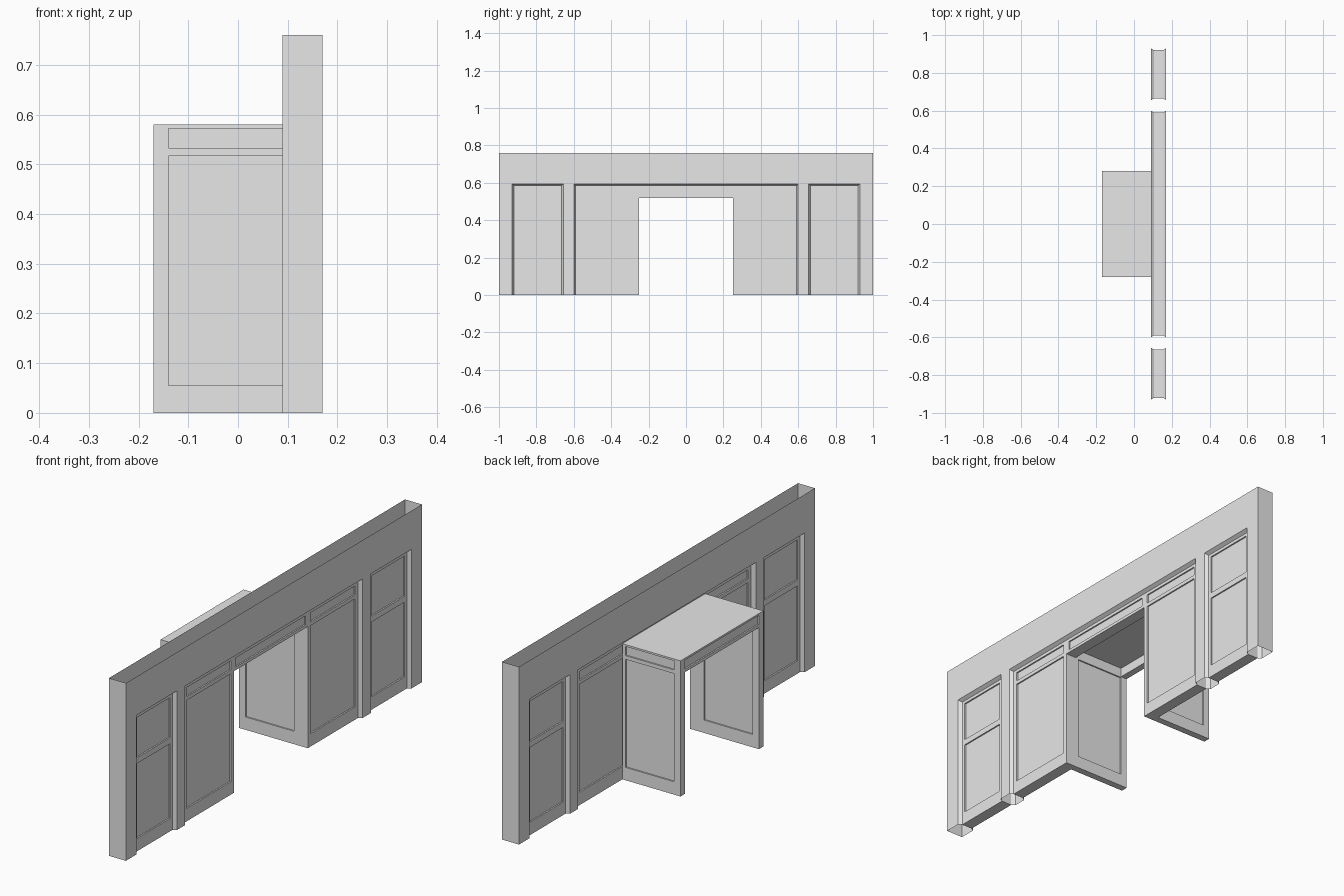
import bpy
import bmesh

if "Cube" in bpy.data.objects:
    bpy.data.objects.remove(bpy.data.objects["Cube"], do_unlink=True)

grey = bpy.data.materials.new("plain_grey")
grey.use_nodes = True
grey.diffuse_color = (0.8, 0.8, 0.8, 1)
grey.node_tree.nodes["Principled BSDF"].inputs["Base Color"].default_value = (0.8, 0.8, 0.8, 1)

FRONT, BACK = 0.17, 0.09            # outer skins of the hollow wall
CORE = (0.105, 0.155)               # thickness of the recessed boards
HEIGHT, BAY_TOP, SLOPE = 0.76, 0.595, 0.01
BAYS = [(-0.93, -0.655), (-0.6, 0.6), (0.655, 0.93)]
KNEE, KNEE_TOP = 0.25, 0.52         # central opening
DEPTH = 0.006                       # depth of the sunk panels
DOOR, DRAWER = (0.055, 0.517), (0.533, 0.572)


def make_object(name, bm):
    mesh = bpy.data.meshes.new(name)
    bm.to_mesh(mesh)
    bm.free()
    mesh.materials.append(grey)
    obj = bpy.data.objects.new(name, mesh)
    bpy.context.collection.objects.link(obj)
    return obj


def box(name, xs, ys, zs):
    bm = bmesh.new()
    bmesh.ops.create_cube(bm, size=1)
    for v in bm.verts:
        v.co = [r[0] if c < 0 else r[1] for c, r in zip(v.co, (xs, ys, zs))]
    return make_object(name, bm)


def cut(obj, xs, ys, zs):
    cutter = box("cutter", xs, ys, zs)
    cutter.hide_render = True
    mod = obj.modifiers.new("cut", "BOOLEAN")
    mod.operation, mod.solver, mod.object = "DIFFERENCE", "EXACT", cutter
    bpy.context.view_layer.objects.active = obj
    bpy.ops.object.modifier_apply(modifier=mod.name)
    bpy.data.objects.remove(cutter, do_unlink=True)


def sink_both_sides(obj, ys, zs):
    """Sunk panel on the two broad faces of a wall board."""
    cut(obj, (CORE[1] - DEPTH, CORE[1] + DEPTH), ys, zs)
    cut(obj, (CORE[0] - DEPTH, CORE[0] + DEPTH), ys, zs)


# Hollow wall shell: two comb-shaped skins, ends and sloping bay reveals
bm = bmesh.new()


def face(points):
    bm.faces.new([bm.verts.new(p) for p in points])


for skin, core in ((FRONT, CORE[1]), (BACK, CORE[0])):
    outline = [(-1, HEIGHT), (-1, 0)]
    for a, b in BAYS:
        outline += [(a, 0), (a, BAY_TOP), (b, BAY_TOP), (b, 0)]
        rim = [(a, 0), (a, BAY_TOP), (b, BAY_TOP), (b, 0)]
        top = BAY_TOP - SLOPE
        inner = [(a + SLOPE, 0), (a + SLOPE, top), (b - SLOPE, top), (b - SLOPE, 0)]
        for i in range(3):
            face([(skin, *rim[i]), (skin, *rim[i + 1]),
                  (core, *inner[i + 1]), (core, *inner[i])])
    outline += [(1, 0), (1, HEIGHT)]
    face([(skin, y, z) for y, z in outline])
for y in (-1, 1):
    face([(BACK, y, 0), (FRONT, y, 0), (FRONT, y, HEIGHT), (BACK, y, HEIGHT)])
bmesh.ops.remove_doubles(bm, verts=bm.verts, dist=0.0001)
bmesh.ops.recalc_face_normals(bm, faces=bm.faces)
# Point the skins outward
for f in bm.faces:
    if abs(f.normal.x) > 0.99 and f.normal.x * (f.calc_center_median().x - 0.13) < 0:
        f.normal_flip()
    elif abs(f.normal.y) > 0.99 and f.normal.y * f.calc_center_median().y < 0:
        f.normal_flip()
make_object("wall_shell", bm)

# Recessed boards filling the bays
boards = []
for name, (a, b) in zip(("right_bay", "centre_bay", "left_bay"), BAYS):
    boards.append(box(name + "_board", CORE, (a + SLOPE, b - SLOPE), (0, BAY_TOP - SLOPE)))

# Side bays: small panel above a tall one
for board, (a, b) in ((boards[0], BAYS[0]), (boards[2], BAYS[2])):
    for zs in ((DOOR[0], 0.375), (0.4, 0.572)):
        sink_both_sides(board, (a + 0.025, b - 0.025), zs)

# Centre bay: knee opening, doors and drawer fronts
centre = boards[1]
cut(centre, (0, 0.3), (-KNEE, KNEE), (-0.1, KNEE_TOP))
for ys in ((-0.57, -0.27), (0.27, 0.57)):
    sink_both_sides(centre, ys, DOOR)
    sink_both_sides(centre, ys, DRAWER)
cut(centre, (CORE[1] - DEPTH, CORE[1] + DEPTH), (-0.235, 0.235), DRAWER)

# Desk carcass: hollowed from below, apron at the outer edge
LEFT, EDGE = 0.28, -0.17
desk = box("desk", (EDGE, CORE[0]), (-LEFT, LEFT), (0, 0.58))
cut(desk, (EDGE - 0.1, 0.2), (-KNEE, KNEE), (-0.1, KNEE_TOP))
cut(desk, (EDGE + 0.03, 0.2), (-KNEE, KNEE), (0.4, 0.56))
cut(desk, (EDGE - DEPTH, EDGE + DEPTH), (-0.25, 0.25), DRAWER)
for side in (-1, 1):
    for y, zones in ((LEFT, (DOOR, DRAWER)), (KNEE, (DOOR,))):
        ys = sorted((side * (y - DEPTH), side * (y + DEPTH)))
        for zs in zones:
            cut(desk, (-0.14, 0.09), ys, zs)
